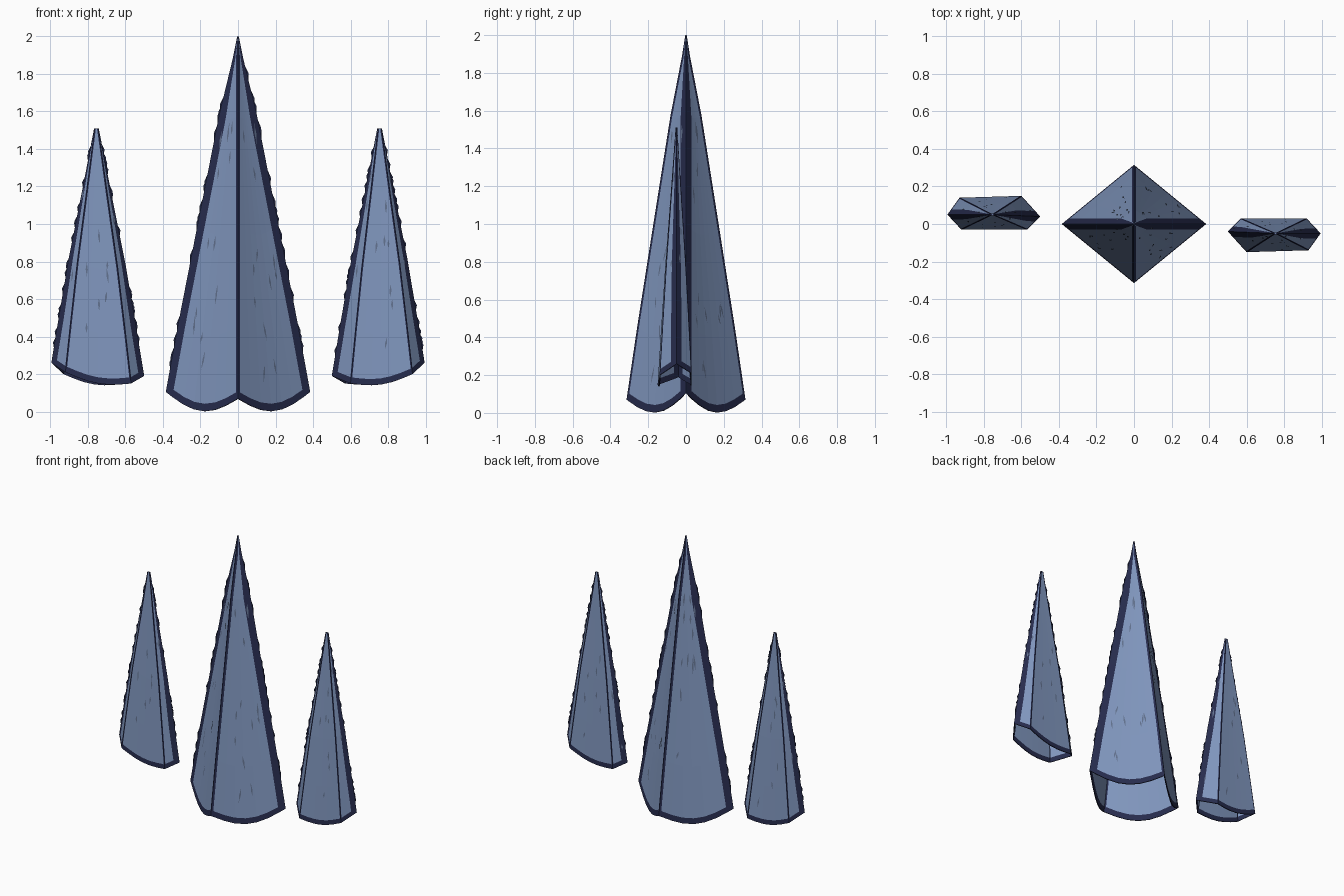
import bpy, bmesh, math, random
from mathutils import Vector

if "Cube" in bpy.data.objects:
    bpy.data.objects.remove(bpy.data.objects["Cube"])

random.seed(4)


def material(name, rgb):
    m = bpy.data.materials.new(name)
    m.diffuse_color = (*rgb, 1)
    m.use_nodes = True
    m.node_tree.nodes["Principled BSDF"].inputs["Base Color"].default_value = m.diffuse_color
    return m


BLUE = material("ice_blue", (0.215, 0.305, 0.51))
NAVY = material("dark_navy", (0.02, 0.025, 0.075))
SLATE = material("slate_blue", (0.12, 0.165, 0.27))


def finish(name, bm, mats):
    me = bpy.data.meshes.new(name)
    bm.to_mesh(me)
    bm.free()
    for m in mats:
        me.materials.append(m)
    ob = bpy.data.objects.new(name, me)
    bpy.context.collection.objects.link(ob)
    return ob


def width_at(profile, t):
    for (t0, s0), (t1, s1) in zip(profile, profile[1:]):
        if t <= t1:
            return s0 + (s1 - s0) * (t - t0) / (t1 - t0)
    return profile[-1][1]


def spike(name, corners, dips, ridges, apex, profile, rim, marks):
    """Hollow pointed shell with a wavy open base, dark ridges and a dark rim."""
    corners = [Vector(c) for c in corners]
    apex = Vector(apex)
    n = len(corners)

    def point(side, u, t):
        b = corners[side].lerp(corners[(side + 1) % n], u)
        b.z -= dips[side] * math.sin(math.pi * u)
        s = width_at(profile, t)
        return Vector((apex.x + (b.x - apex.x) * s,
                       apex.y + (b.y - apex.y) * s,
                       b.z + (apex.z - b.z) * t))

    # Shell: dark columns beside the ridges, dark row along the base
    bm = bmesh.new()
    rows = [0, rim] + [t for t, s in profile[1:]]
    for side in range(n):
        a, b = corners[side], corners[(side + 1) % n]
        length = (a - b).length
        grid = []
        for t in rows:
            size = length * width_at(profile, t)
            u0 = min(ridges[side] / size, 0.45)
            u1 = 1 - min(ridges[(side + 1) % n] / size, 0.45)
            us = [0] + [u0 + (u1 - u0) * k / 6 for k in range(7)] + [1]
            grid.append([bm.verts.new(point(side, u, t)) for u in us])
        for j in range(len(rows) - 1):
            for i in range(8):
                f = bm.faces.new((grid[j][i], grid[j][i + 1],
                                  grid[j + 1][i + 1], grid[j + 1][i]))
                f.material_index = int(j == 0 or i in (0, 7))
    bmesh.ops.remove_doubles(bm, verts=bm.verts, dist=0.0005)
    shell = finish(name, bm, [BLUE, NAVY])
    mod = shell.modifiers.new("thin_wall", 'SOLIDIFY')
    mod.thickness = 0.006
    mod.offset = -1

    # Scratches: slim leaf plates lying on the faces
    bm = bmesh.new()

    def leaf(p, q, across, lift, w):
        mid = (p + q) / 2
        vs = [p + lift, mid + across * w + lift, q + lift, mid - across * w + lift]
        return bm.faces.new([bm.verts.new(v) for v in vs])

    for side in range(n):
        a, b = corners[side], corners[(side + 1) % n]
        across = (b - a).normalized()
        for k in range(int(marks * (b - a).length)):
            t = random.uniform(0.06, 0.78)
            u = random.uniform(0.2, 0.8)
            p = point(side, u, t)
            q = point(side, u + random.uniform(-0.04, 0.04), t + random.uniform(0.03, 0.06))
            out = across.cross(q - p).normalized()
            leaf(p, q, across, out * 0.003, 0.006)

    # Ragged flakes along the dark ridges
    for side in range(n):
        if ridges[side] < 0.03:
            continue
        out = corners[side] - apex
        out.z = 0
        out.normalize()
        for k in range(16):
            t = random.uniform(0.05, 0.9)
            p, q = point(side, 0, t), point(side, 0, t + 0.05)
            leaf(p, q, out, out * -0.002, 0.011).material_index = 1
    finish(name + "_scratches", bm, [SLATE, NAVY])


# Tall four-sided centre spike
spike("centre_spike",
      [(-0.385, 0, 0.105), (0, -0.315, 0.07), (0.385, 0, 0.105), (0, 0.315, 0.07)],
      [0.085] * 4, [0.045, 0.014, 0.045, 0.014], (0, 0, 2.0),
      [(0, 1), (0.2, 0.82), (0.47, 0.56), (0.78, 0.26), (0.94, 0.07), (1, 0.012)],
      0.02, 26)

# Two flattened six-sided side spikes, half a turn apart
SIDE = [(-0.995, 0.05, 0.26), (-0.92, -0.03, 0.21), (-0.57, -0.03, 0.15),
        (-0.5, 0.04, 0.19), (-0.6, 0.15, 0.15), (-0.93, 0.14, 0.2)]
for name, s in (("left_spike", 1), ("right_spike", -1)):
    spike(name, [(x * s, y * s, z) for x, y, z in SIDE],
          [0, 0.03, 0, 0, 0.03, 0], [0.04, 0.006, 0.006, 0.04, 0.006, 0.006],
          (-0.755 * s, 0.05 * s, 1.51),
          [(0, 1), (0.2, 0.83), (0.45, 0.61), (0.75, 0.3), (0.95, 0.1), (1, 0.05)],
          0.024, 22)
